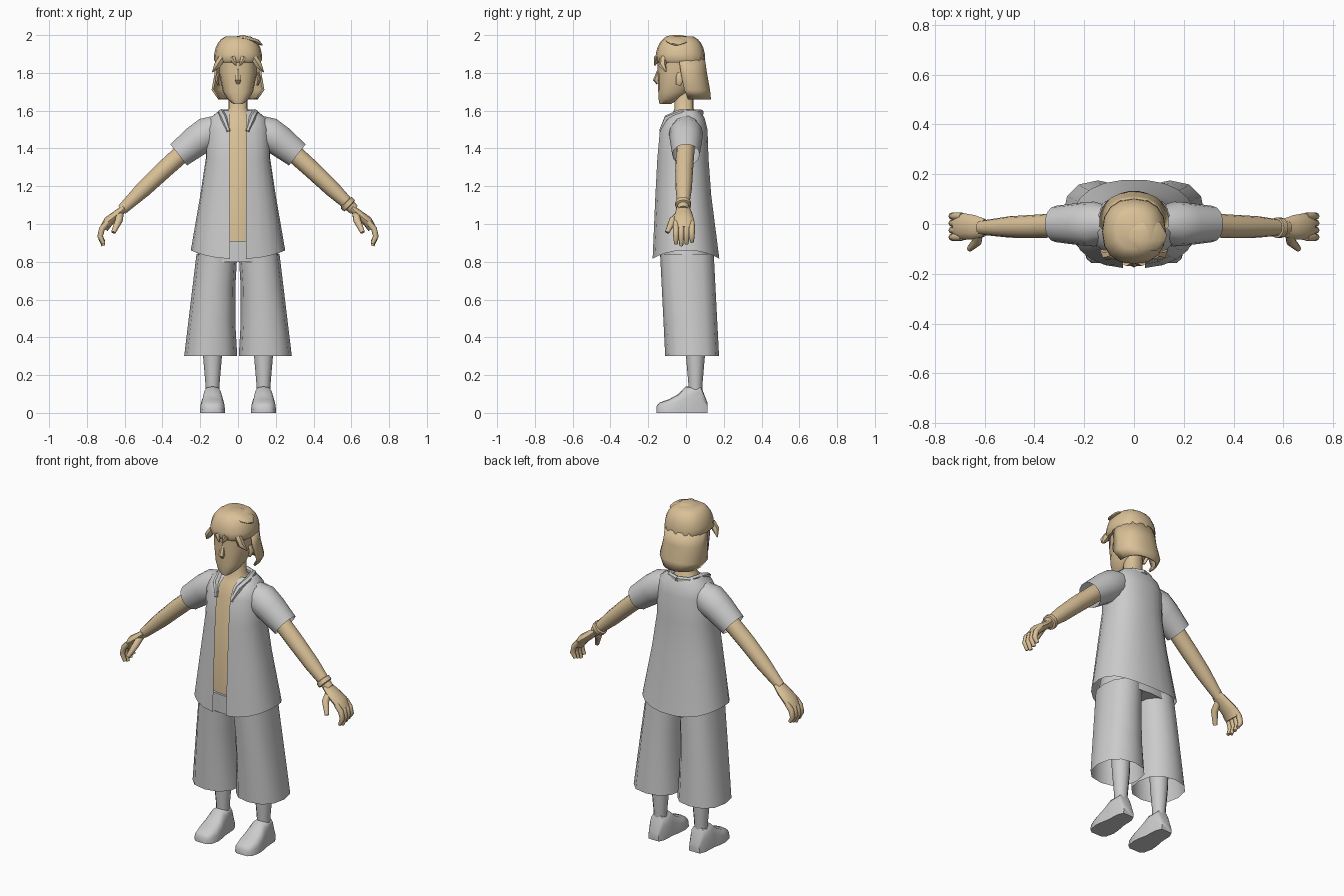
import bpy, bmesh
from math import sin, cos, asin, pi, radians, degrees, copysign
from mathutils import Vector

cube = bpy.data.objects.get("Cube")
if cube:
    bpy.data.objects.remove(cube)

SIDES = (("left", 1), ("right", -1))
ALONG_Y, ALONG_Z = Vector((0, 1, 0)), Vector((0, 0, 1))


def material(name, rgb):
    made = bpy.data.materials.new(name)
    made.use_nodes = True
    made.diffuse_color = (*rgb, 1)
    shader = made.node_tree.nodes["Principled BSDF"]
    shader.inputs["Base Color"].default_value = (*rgb, 1)
    return made


TAN = material("warm tan", (.7, .53, .31))
GREY = material("light grey", (.6, .6, .6))


def loft(name, rings, colour, closed=True, caps=True):
    """Skin a list of point rings into one smooth-shaded object."""
    bm = bmesh.new()
    rows = [[bm.verts.new(point) for point in ring] for ring in rings]
    count = len(rows[0])
    for low, high in zip(rows, rows[1:]):
        for i in range(count if closed else count - 1):
            j = (i + 1) % count
            bm.faces.new((low[i], low[j], high[j], high[i]))
    if closed and caps:
        bm.faces.new(reversed(rows[0]))
        bm.faces.new(rows[-1])
    bmesh.ops.recalc_face_normals(bm, faces=bm.faces)
    mesh = bpy.data.meshes.new(name)
    bm.to_mesh(mesh)
    bm.free()
    mesh.materials.append(colour)
    made = bpy.data.objects.new(name, mesh)
    bpy.context.collection.objects.link(made)
    bpy.ops.object.select_all(action="DESELECT")
    made.select_set(True)
    bpy.context.view_layer.objects.active = made
    bpy.ops.object.shade_smooth_by_angle(angle=radians(50))
    return made


def power(value, exponent):
    return copysign(abs(value) ** exponent, value)


def mix(start, end, t):
    return start + (end - start) * t


def section(z, width, front, back, gap=0, count=16, square=.85, x=0, hem=0):
    """Rounded horizontal section; gap is half the front opening in degrees."""
    start = radians(gap)
    steps = count - 1 if gap else count
    points = []
    for i in range(count):
        angle = mix(start, 2 * pi - start, i / steps)
        depth = power(cos(angle), square)
        points.append(Vector((x + width * power(sin(angle), square),
                              mix(back, front, (1 + depth) / 2),
                              z - hem * cos(angle) ** 2)))
    return points


def stack(name, sections, colour, caps=True, **shape):
    return loft(name, [section(*s, **shape) for s in sections], colour, caps=caps)


def limb(name, keys, colour, side=1, flat=1, count=10, caps=True, across=ALONG_Y):
    """Tube through (x, y, z, radius) keys; flat widens it in the across direction."""
    path = [Vector((x * side, y, z)) for x, y, z, radius in keys]
    rings = []
    for i, centre in enumerate(path):
        tangent = (path[min(i + 1, len(path) - 1)] - path[max(i - 1, 0)]).normalized()
        wide = (across - tangent * across.dot(tangent)).normalized()
        thin = tangent.cross(wide)
        radius = keys[i][-1]
        angles = [2 * pi * k / count for k in range(count)]
        rings.append([centre + radius * (wide * flat * cos(a) + thin * sin(a)) for a in angles])
    return loft(name, rings, colour, caps=caps)


# Torso with neck, and head from chin to brow
stack("torso_and_neck", [(.85, .15, -.125, .11), (1.5, .13, -.12, .09), (1.57, .09, -.08, .07),
                         (1.61, .05, -.06, .04), (1.72, .05, -.06, .04)], TAN)
stack("head", [(1.635, .025, -.14, -.08), (1.66, .055, -.145, -.04), (1.7, .08, -.147, .02),
               (1.8, .1, -.15, .08), (1.9, .1, -.15, .08)], TAN)
limb("nose", [(0, -.14, 1.82, .01), (0, -.157, 1.76, .018), (0, -.147, 1.745, .01)], TAN, count=6)

# Hair: domed crown with a lip, back curtain, top tuft, fringe locks
crown = [(1.855, .118, -.15, .1)]
for step in range(6):
    angle = step * pi / 13
    spread = cos(angle) ** .6
    crown.append((1.87 + .13 * sin(angle), .128 * spread,
                  -.03 - .132 * spread, -.03 + .132 * spread))
stack("hair_crown", crown, TAN)
curtain = loft("hair_curtain", [section(*s, gap=86, count=14) for s in (
    (1.88, .122, -.15, .1), (1.8, .124, -.14, .112), (1.71, .14, -.12, .128),
    (1.66, .105, -.09, .133))], TAN, closed=False)
thickness = curtain.modifiers.new("thickness", "SOLIDIFY")
thickness.thickness = .012
limb("hair_tuft", [(-.06, -.04, 1.975, .01), (.03, -.05, 1.985, .016),
                   (.1, -.05, 1.965, .014), (.125, -.06, 1.95, .005)], TAN, flat=4)
for side, s in SIDES:
    limb(side + "_fringe_lock", [(.085, -.12, 1.88, .02), (.11, -.125, 1.84, .02),
                                 (.135, -.105, 1.805, .003)], TAN, s, count=6)
    limb(side + "_brow_lock", [(.03, -.15, 1.88, .02), (.01, -.165, 1.84, .004)], TAN, s, count=6)
    limb(side + "_ear", [(.1, -.03, 1.8, .008), (.112, -.03, 1.77, .012),
                         (.104, -.04, 1.735, .006)], TAN, s, flat=2, count=6)

# Open shirt with a curved hem, and its collar
shirt = []
for z, width, front, back in ((.86, .25, -.178, .178), (1.15, .2, -.164, .135),
                              (1.35, .17, -.154, .12), (1.5, .17, -.14, .115),
                              (1.56, .15, -.11, .1), (1.6, .1, -.05, .075)):
    opening = degrees(asin((.045 / width) ** 1.2))
    shirt.append(section(z, width, front, back, gap=opening, count=22,
                         hem=0 if shirt else .045))
loft("shirt", shirt, GREY, closed=False)
for side, s in SIDES:
    limb(side + "_collar", [(.05, -.135, 1.49, .01), (.075, -.1, 1.56, .018),
                            (.09, -.03, 1.59, .018), (.06, .06, 1.59, .016),
                            (0, .08, 1.59, .016)], GREY, s, count=6, across=ALONG_Z)

# Sleeves, arms and relaxed hands
for side, s in SIDES:
    limb(side + "_sleeve", [(.08, 0, 1.52, .065), (.16, 0, 1.48, .09), (.22, 0, 1.44, .085),
                            (.314, 0, 1.366, .073)], GREY, s, count=14, caps=False)
    limb(side + "_arm", [(.2, 0, 1.46, .05), (.4, -.01, 1.28, .047), (.5, -.012, 1.185, .043),
                         (.615, -.015, 1.075, .028)], TAN, s, count=12)
    limb(side + "_palm", [(.6, -.015, 1.085, .018), (.64, -.013, 1.05, .024),
                          (.685, -.01, 1.015, .027), (.71, -.01, .975, .023)],
         TAN, s, flat=2, count=12)
    for k, finger in enumerate(("index", "middle", "ring", "little")):
        y = mix(-.053, .031, k / 3)
        shorter = .01 * abs(k - 1)
        limb(f"{side}_{finger}_finger", [(.69, y, 1.01, .015), (.72, y, .975, .016),
                                         (.73, y, .935, .015), (.712, y, .885 + shorter, .01)],
             TAN, s, count=8)
    limb(side + "_thumb", [(.625, -.03, 1.055, .02), (.63, -.07, 1.02, .02),
                           (.66, -.1, .955, .012)], TAN, s, count=8)
limb("bracelet", [(.57, -.015, 1.116, .034), (.573, -.015, 1.113, .042),
                  (.59, -.015, 1.097, .042), (.593, -.015, 1.094, .03)], TAN, count=12)

# Wide cropped trousers, lower legs and shoes
stack("trouser_hips", [(.8, .222, -.135, .148), (.91, .2, -.137, .14)], GREY)
for side, s in SIDES:
    leg = []
    for step in range(4):
        t = step / 3
        outer, inner = mix(.22, .285, t), .012 * sin(pi * t) + .004
        leg.append(section(mix(.84, .3, t), (outer - inner) / 2, mix(-.137, -.11, t),
                           mix(.147, .175, t), count=12, x=s * (outer + inner) / 2))
    loft(side + "_trouser_leg", leg, GREY, caps=False)
    stack(side + "_shin", [(z, radius, .05 - radius, .05 + radius) for z, radius in
                           ((.11, .036), (.16, .038), (.3, .05), (.5, .055))],
          GREY, count=12, square=1, x=.135 * s)
    shoe = []
    for y, width, height in ((-.157, .035, .035), (-.14, .056, .055), (-.09, .067, .072),
                             (-.04, .063, .1), (0, .054, .14), (.08, .05, .14), (.115, .035, .05)):
        arch = [pi * k / 8 for k in range(9)]
        shoe.append([Vector((s * .135 + width * power(cos(a), .6), y, height * abs(sin(a)) ** .6))
                     for a in arch])
    loft(side + "_shoe", shoe, GREY)
